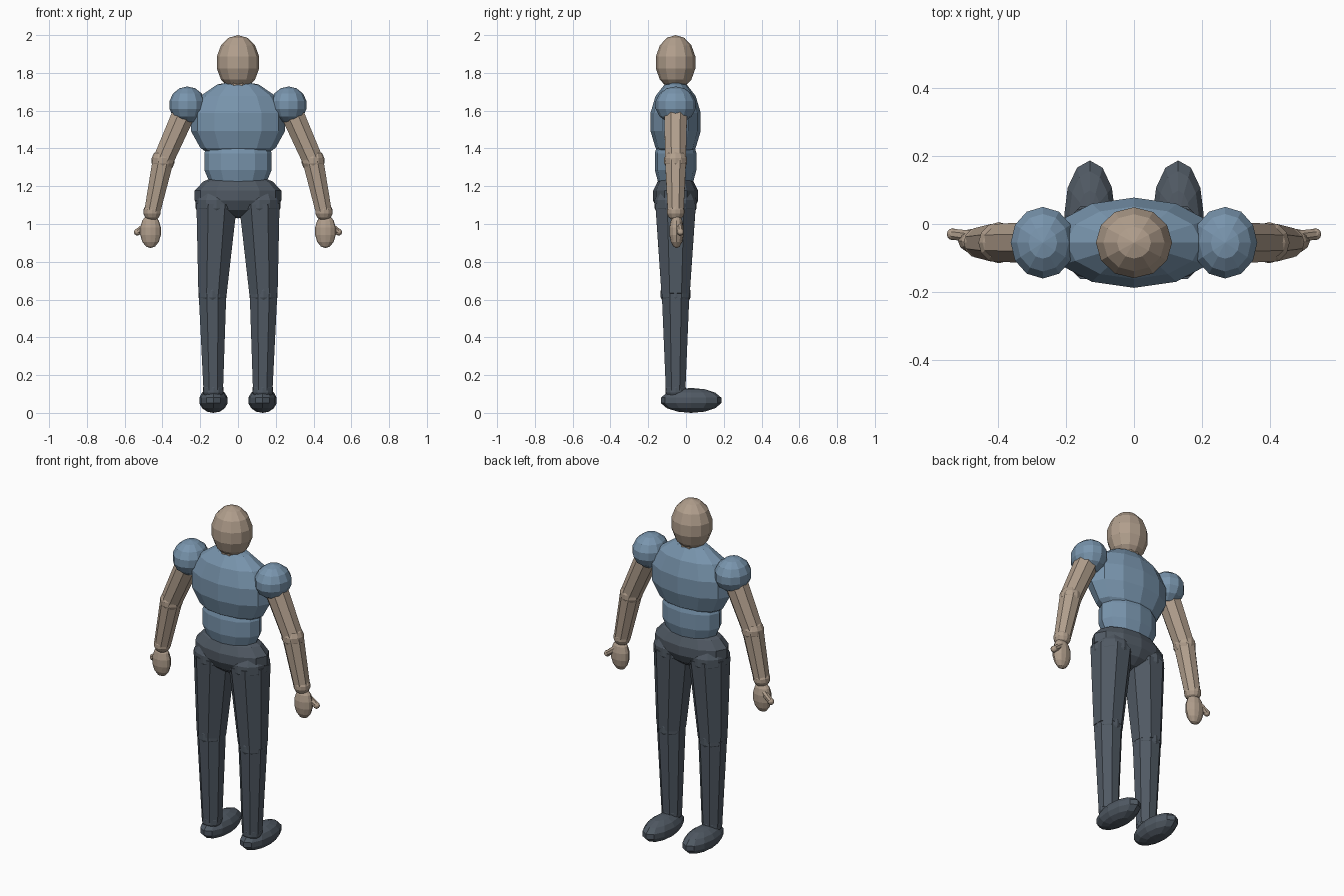
import bpy
import math
from mathutils import Vector, Matrix

cube = bpy.data.objects.get("Cube")
if cube:
    bpy.data.objects.remove(cube, do_unlink=True)

BODY_Y = -0.055


def material(name, rgb):
    mat = bpy.data.materials.new(name)
    mat.use_nodes = True
    mat.diffuse_color = (*rgb, 1)
    bsdf = mat.node_tree.nodes["Principled BSDF"]
    bsdf.inputs["Base Color"].default_value = (*rgb, 1)
    bsdf.inputs["Roughness"].default_value = 0.8
    return mat


skin = material("tan_skin", (0.44, 0.345, 0.265))
shirt = material("blue_shirt", (0.19, 0.30, 0.42))
trousers = material("dark_slate", (0.08, 0.10, 0.125))


def finish(name, mat):
    obj = bpy.context.object
    obj.name = name
    obj.data.name = name
    obj.data.materials.append(mat)
    return obj


def ellipsoid(name, centre, radii, mat):
    """Faceted ellipsoid with its poles along z."""
    bpy.ops.mesh.primitive_uv_sphere_add(segments=12, ring_count=7, radius=1)
    obj = finish(name, mat)
    obj.data.transform(Matrix.Diagonal((*radii, 1)))
    obj.location = centre
    return obj


def limb(name, start, end, r_start, r_end, mat):
    """Tapered eight-sided segment between two joints."""
    start, end = Vector(start), Vector(end)
    axis = end - start
    bpy.ops.mesh.primitive_cone_add(vertices=8, radius1=r_start, radius2=r_end,
                                    depth=axis.length)
    obj = finish(name, mat)
    obj.data.transform(Matrix.Rotation(math.pi / 8, 4, "Z"))
    # Tilt down-pointing limbs in the side plane only, keeping a flat face forward
    obj.rotation_euler = axis.to_track_quat("Z", "Y").to_euler()
    obj.location = (start + end) / 2
    return obj


# Head, neck and trunk
ellipsoid("head", (0, BODY_Y, 1.855), (0.115, 0.107, 0.145), skin)
limb("neck", (0, BODY_Y, 1.68), (0, BODY_Y, 1.78), 0.065, 0.065, skin)
ellipsoid("chest", (0, BODY_Y, 1.54), (0.255, 0.136, 0.22), shirt)
ellipsoid("waist", (0, BODY_Y, 1.33), (0.183, 0.113, 0.20), shirt)
ellipsoid("pelvis", (0, BODY_Y, 1.15), (0.235, 0.122, 0.12), trousers)

for side, s in (("left", 1), ("right", -1)):
    def at(x, z, y=BODY_Y):
        return (s * x, y, z)

    # Arm
    ellipsoid(side + "_shoulder", at(0.268, 1.63), (0.097, 0.108, 0.098), shirt)
    limb(side + "_upper_arm", at(0.28, 1.6), at(0.397, 1.335), 0.066, 0.059, skin)
    ellipsoid(side + "_elbow", at(0.397, 1.335), (0.062, 0.062, 0.062), skin)
    limb(side + "_forearm", at(0.397, 1.335), at(0.453, 1.07), 0.06, 0.046, skin)
    ellipsoid(side + "_wrist", at(0.455, 1.065), (0.047, 0.047, 0.047), skin)

    # Hand
    ellipsoid(side + "_hand", at(0.463, 0.962, -0.05), (0.056, 0.039, 0.09), skin)
    limb(side + "_thumb", at(0.48, 0.998, -0.037), at(0.533, 0.957, -0.03),
         0.019, 0.017, skin)
    ellipsoid(side + "_thumb_tip", at(0.533, 0.957, -0.03), (0.018,) * 3, skin)

    # Leg
    ellipsoid(side + "_hip", at(0.113, 1.105), (0.114, 0.114, 0.1), trousers)
    limb(side + "_thigh", at(0.113, 1.105), at(0.135, 0.63), 0.116, 0.081, trousers)
    ellipsoid(side + "_knee", at(0.135, 0.63), (0.077, 0.081, 0.08), trousers)
    limb(side + "_shin", at(0.135, 0.63), at(0.131, 0.12), 0.079, 0.056, trousers)
    ellipsoid(side + "_ankle", at(0.131, 0.12), (0.056, 0.056, 0.056), trousers)
    ellipsoid(side + "_foot", at(0.13, 0.066, 0.027), (0.077, 0.164, 0.066), trousers)
